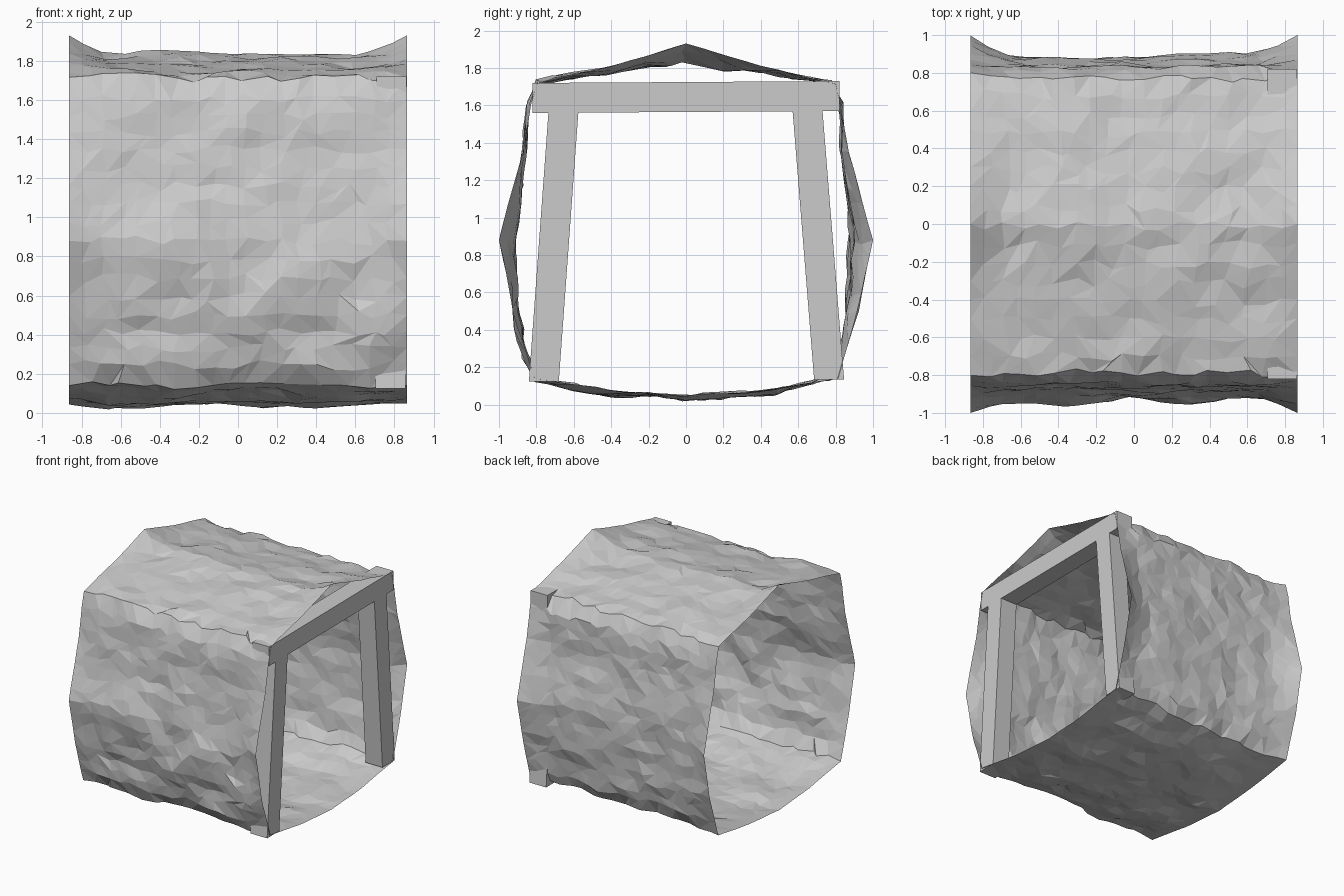
import bpy, bmesh, math, random
from mathutils import Vector, noise

random.seed(4)
if "Cube" in bpy.data.objects:
    bpy.data.objects.remove(bpy.data.objects["Cube"])


def material(name, colour):
    m = bpy.data.materials.new(name)
    m.use_nodes = True
    m.diffuse_color = colour
    m.node_tree.nodes["Principled BSDF"].inputs["Base Color"].default_value = colour
    return m


grey = material("plain grey", (0.6, 0.6, 0.6, 1))


def finish(name, bm):
    mesh = bpy.data.meshes.new(name)
    bm.to_mesh(mesh)
    bm.free()
    mesh.materials.append(grey)
    obj = bpy.data.objects.new(name, mesh)
    bpy.context.collection.objects.link(obj)
    return obj


# Half cross-sections (y, z) from the crown down to the floor
END = [(0, 1.93), (.4, 1.81), (.8, 1.715), (.83, 1.6), (.87, 1.35), (1, .88), (.92, .5),
       (.845, .25), (.81, .14), (.4, .075), (0, .045)]
MID = [(0, 1.84), (.4, 1.78), (.78, 1.725), (.83, 1.6), (.85, 1.35), (.905, .88), (.88, .5),
       (.84, .25), (.79, .145), (.4, .06), (0, .035)]
FACET, COLS, HALF = .1, 19, 0.865
LEAN = .015  # the middle of the tunnel sits slightly forward
STEPS = [max(1, round((Vector(b) - Vector(a)).length / FACET)) for a, b in zip(MID, MID[1:])]


def ring(profile, shift):
    """Full closed ring with each profile edge subdivided."""
    pts = []
    for a, b, n in zip(profile, profile[1:], STEPS):
        pts += [Vector(a).lerp(Vector(b), i / n) for i in range(n)]
    pts.append(Vector(profile[-1]))
    pts += [Vector((-p.x, p.y)) for p in pts[-2:0:-1]]
    return [p - Vector((shift, 0)) for p in pts]


# Boulders bulging from the front wall: x, z, half width, half height
BOULDERS = [(-.38, .72, .36, .3), (.32, .62, .26, .22), (.72, .45, .2, .17)]


def relief(p):
    """Height of the broken rock above the smooth shell."""
    q = Vector((p.x * 1.6, p.y * 2, p.z * 2.2))
    h = .03 * noise.noise(q * 1.3) + .025 * (.3 - abs(noise.noise(q * 2 + Vector((5, 2, 1)))))
    h += .022 * noise.noise(q * 3.2)
    if p.y < -.6:
        for x, z, w, t in BOULDERS:
            d = math.hypot((p.x - x) / w, (p.z - z) / t)
            h += .035 * max(0, 1 - d ** 4)
    return h


# Rock tunnel shell, open at both ends
bm = bmesh.new()
end, mid = ring(END, 0), ring(MID, LEAN)
count = len(end)
rows = []
for i in range(COLS + 1):
    row = []
    for j in range(count):
        x = HALF * (2 * i / COLS - 1)
        inner = 0 < i < COLS
        if inner:
            x += random.uniform(-.03, .03)
        flare = max(0, (abs(x) - .64) / (HALF - .64)) ** 1.3
        s = j + (random.uniform(-.28, .28) if inner else 0)
        k, t = math.floor(s), s - math.floor(s)
        blend = [sec[k % count].lerp(sec[(k + 1) % count], t) for sec in (mid, end)]
        c = blend[0].lerp(blend[1], flare)
        p = Vector((x, c.x, c.y))
        along = mid[(j + 1) % count] - mid[j - 1]
        normal = Vector((0, -along.y, along.x)).normalized()
        # Point the offset away from the tunnel axis
        if normal.dot(Vector((0, c.x, c.y - .9))) < 0:
            normal.negate()
        p += normal * relief(p) * (1 - .85 * flare)
        p.z = max(p.z, 0)
        p.y = max(-1, min(1, p.y))
        row.append(bm.verts.new(p))
    rows.append(row)
for i in range(COLS):
    for j in range(count):
        k = (j + 1) % count
        a, b, c, d = rows[i][j], rows[i][k], rows[i + 1][k], rows[i + 1][j]
        # Random diagonals give irregular facets
        for tri in (((a, b, c), (a, c, d)) if random.random() < .5 else ((a, b, d), (b, c, d))):
            bm.faces.new(tri)
bmesh.ops.recalc_face_normals(bm, faces=bm.faces)
if sum(f.normal.dot(f.calc_center_median() - Vector((0, 0, .9))) for f in bm.faces) < 0:
    bmesh.ops.reverse_faces(bm, faces=bm.faces)
finish("rock_tunnel", bm)


def timber(name, start, stop, wide, deep):
    """Square timber between two centre points in the portal plane."""
    bm = bmesh.new()
    a, b = Vector(start), Vector(stop)
    vertical = abs(b.z - a.z) > abs(b.y - a.y)
    side = Vector((0, 1, 0)) if vertical else Vector((0, 0, 1))
    ends = []
    for p in (a, b):
        corners = [(-1, -1), (1, -1), (1, 1), (-1, 1)]
        ends.append([bm.verts.new(p + Vector((u * deep / 2, 0, 0)) + side * v * wide / 2) for u, v in corners])
    for k in range(4):
        n = (k + 1) % 4
        bm.faces.new((ends[0][k], ends[0][n], ends[1][n], ends[1][k]))
    bm.faces.new(ends[0][::-1])
    bm.faces.new(ends[1])
    bmesh.ops.recalc_face_normals(bm, faces=bm.faces)
    return finish(name, bm)


# Timber portal at one mouth
timber("crossbeam", (.785, -.82, 1.64), (.785, .82, 1.65), .16, .155)
timber("front_post", (.78, -.76, .125), (.785, -.655, 1.57), .16, .155)
timber("back_post", (.78, .765, .135), (.785, .65, 1.57), .16, .155)
